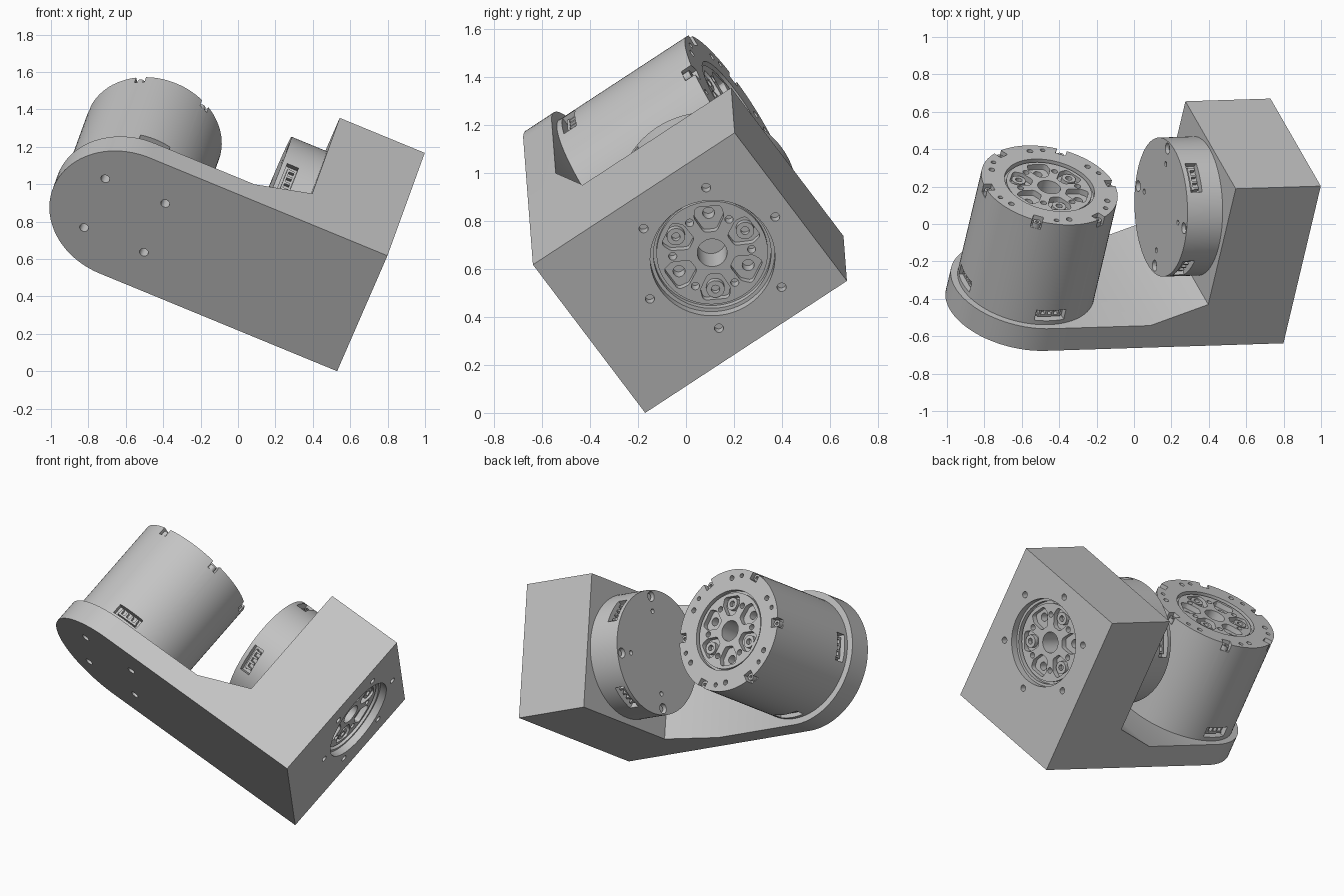
import bpy, bmesh
from math import radians, cos, sin, pi
from mathutils import Matrix, Vector

cube = bpy.data.objects.get("Cube")
if cube:
    bpy.data.objects.remove(cube)

# One grey finish for the whole assembly
grey = bpy.data.materials.new("machined grey")
grey.use_nodes = True
COLOUR = (0.55, 0.55, 0.55, 1)
grey.diffuse_color = COLOUR
grey.node_tree.nodes["Principled BSDF"].inputs["Base Color"].default_value = COLOUR

# Tilted frame of the assembly: X along the arm, Y across it, Z through the plate
depth = Vector((0.195, 0.821, 0.537)).normalized()
across = depth.cross(Vector((-0.925, -0.029, 0.381))).normalized()
along = across.cross(depth)
FRAME = Matrix((along, across, depth)).transposed().to_4x4()
FRAME.translation = (0.53, -0.17, 0)

WIDTH, HALF = 0.82, 0.41        # bracket width
ARM, PLATE = 1.375, 0.144       # arm length to the motor axis, plate thickness
BLOCK, HEIGHT = 0.492, 1.024    # end block
BORE = 0.627                    # height of the second motor axis
R, L = 0.372, 0.65              # motor radius and length


def ring(start, step=60):
    return [radians(start + a) for a in range(0, 360, step)]


def polar(r, a, z=0):
    return Vector((r * cos(a), r * sin(a), z))


def cylinder(bm, r, z0, z1, at=(0, 0), turn=Matrix(), seg=24):
    m = turn @ Matrix.Translation((at[0], at[1], (z0 + z1) / 2))
    bmesh.ops.create_cone(bm, cap_ends=True, segments=seg, radius1=r, radius2=r,
                          depth=z1 - z0, matrix=m)


def box(bm, size, centre, angle=0):
    m = Matrix.Rotation(angle, 4, 'Z') @ Matrix.Translation(centre) @ Matrix.Diagonal((*size, 1))
    bmesh.ops.create_cube(bm, size=1, matrix=m)


def prism(bm, outline, offset):
    face = bm.faces.new([bm.verts.new(p) for p in outline])
    out = bmesh.ops.extrude_face_region(bm, geom=[face])
    moved = [g for g in out["geom"] if isinstance(g, bmesh.types.BMVert)]
    bmesh.ops.translate(bm, verts=moved, vec=offset)
    bmesh.ops.recalc_face_normals(bm, faces=bm.faces)


def make(name, bm, place=Matrix()):
    mesh = bpy.data.meshes.new(name)
    bm.to_mesh(mesh)
    bm.free()
    mesh.materials.append(grey)
    ob = bpy.data.objects.new(name, mesh)
    ob.matrix_world = place
    bpy.context.scene.collection.objects.link(ob)
    return ob


def boolean(ob, bm, operation='DIFFERENCE'):
    cutter = make("cutter", bm, ob.matrix_world)
    cutter.hide_render = True
    mod = ob.modifiers.new("cut", 'BOOLEAN')
    mod.operation, mod.solver, mod.object = operation, 'EXACT', cutter
    bpy.context.view_layer.update()
    result = bpy.data.meshes.new_from_object(ob.evaluated_get(bpy.context.evaluated_depsgraph_get()))
    ob.modifiers.clear()
    ob.data = result
    bpy.data.objects.remove(cutter)


def smooth(ob):
    bpy.ops.object.select_all(action='DESELECT')
    ob.select_set(True)
    bpy.context.view_layer.objects.active = ob
    bpy.ops.object.shade_smooth_by_angle(angle=radians(30))


def lobe(bm, angle, z0, z1):
    # Rounded wedge pocket, made as a hull of small circles
    pts = []
    for r, t in ((0.19, 0.038), (0.165, 0.042), (0.115, 0.015)):
        for side in (-t, t):
            for a in ring(0, 30):
                p = Matrix.Rotation(angle, 3, 'Z') @ (Vector((r, side, 0)) + polar(0.02, a))
                pts += [bm.verts.new((p.x, p.y, z)) for z in (z0, z1)]
    hull = bmesh.ops.convex_hull(bm, input=pts)
    loose = [v for v in pts if v.is_valid and not v.link_faces]
    bmesh.ops.delete(bm, geom=loose, context='VERTS')


def motor(prefix, place):
    # Turned body with a recessed output flange and centre hole
    face, floor = L - 0.012, L - 0.045
    profile = [(0, 0), (R, 0), (R, L), (0.245, L), (0.245, L - 0.03), (0.232, L - 0.03),
               (0.232, face), (0.062, face), (0.062, L - 0.2), (0, L - 0.2)]
    bm = bmesh.new()
    verts = [bm.verts.new((r, 0, z)) for r, z in profile]
    edges = [bm.edges.new(pair) for pair in zip(verts, verts[1:])]
    bmesh.ops.spin(bm, geom=verts + edges, axis=(0, 0, 1), cent=(0, 0, 0),
                   angle=2 * pi, steps=96, use_duplicate=False)
    bmesh.ops.remove_doubles(bm, verts=bm.verts, dist=0.0001)
    bmesh.ops.recalc_face_normals(bm, faces=bm.faces)
    body = make(prefix + "_body", bm, place)

    # Pockets, rim notches, tapped holes and connector slots
    bm = bmesh.new()
    for a in ring(30):
        lobe(bm, a, floor, L + 0.05)
        cylinder(bm, 0.016, L - 0.05, L + 0.05, polar(0.32, a))
        cylinder(bm, 0.013, L - 0.04, L + 0.05, polar(0.333, a - radians(13)))
    for a in ring(0):
        box(bm, (0.1, 0.055, 0.1), (0.375, 0, L), a)
        cylinder(bm, 0.017, L - 0.06, L + 0.05, polar(0.165, a))
    for a in ring(45, 90):
        cylinder(bm, 0.03, -0.05, 0.035, polar(0.333, a))
        cylinder(bm, 0.014, -0.05, 0.04, polar(0.245, a))
    for a in ring(-90, 90)[:3]:
        box(bm, (0.1, 0.17, 0.065), (R, 0, 0.058), a)
    boolean(body, bm)

    # Deep holes in every second pocket
    bm = bmesh.new()
    for a in ring(30, 120):
        cylinder(bm, 0.025, L - 0.1, L - 0.02, polar(0.167, a))
    boolean(body, bm)
    smooth(body)

    # Screws: hollow heads in the other pockets, rim screws, base screws
    bm = bmesh.new()
    for a in ring(90, 120):
        cylinder(bm, 0.038, floor - 0.01, face - 0.006, polar(0.167, a))
    for a in ring(0):
        cylinder(bm, 0.021, L - 0.06, L - 0.02, polar(0.35, a))
    for a in ring(45, 90):
        cylinder(bm, 0.02, 0.018, 0.045, polar(0.333, a))
    screws = make(prefix + "_screws", bm, place)
    bm = bmesh.new()
    for a in ring(90, 120):
        cylinder(bm, 0.018, floor, L, polar(0.167, a), seg=12)
    for a in ring(0):
        cylinder(bm, 0.01, L - 0.035, L, polar(0.35, a), seg=6)
    boolean(screws, bm)
    smooth(screws)

    # Connector sockets with pins
    bm = bmesh.new()
    for a in ring(-90, 90)[:3]:
        box(bm, (0.03, 0.13, 0.012), (0.335, 0, 0.045), a)
        for y in (-0.055, -0.018, 0.018, 0.055):
            box(bm, (0.03, 0.012, 0.035), (0.335, y, 0.062), a)
    make(prefix + "_connectors", bm, place)


# Bracket: side profile trimmed to a round-ended arm
bm = bmesh.new()
side = [(0, 0), (0, HEIGHT), (BLOCK, HEIGHT), (BLOCK, 0.27), (0.8, PLATE), (1.9, PLATE), (1.9, 0)]
prism(bm, [(x, -0.05, z) for x, z in side], (0, WIDTH + 0.1, 0))
bracket = make("bracket", bm, FRAME)
bm = bmesh.new()
arc = [Vector((ARM, HALF, -0.1)) + polar(HALF, radians(a)) for a in range(-90, 91, 4)]
prism(bm, [Vector((-0.2, 0, -0.1))] + arc + [Vector((-0.2, WIDTH, -0.1))], (0, 0, 1.3))
boolean(bracket, bm, 'INTERSECT')

# Local frame of the second motor, facing out through the block
facing = Matrix(((0, 0, -1, 0), (0, 1, 0, HALF), (1, 0, 0, BORE), (0, 0, 0, 1)))

# Output bore and screw holes in the block, mounting holes in the plate
bm = bmesh.new()
cylinder(bm, 0.26, -0.2, 0.1, turn=facing, seg=96)
for a in ring(0):
    cylinder(bm, 0.019, -0.04, 0.1, polar(0.318, a), facing)
for a in ring(45, 90):
    cylinder(bm, 0.024, -0.1, 0.1, Vector((ARM, HALF, 0)) + polar(0.245, a))
boolean(bracket, bm)
smooth(bracket)

motor("arm_motor", FRAME @ Matrix.Translation((ARM, HALF, PLATE)))
motor("block_motor", FRAME @ Matrix.Translation((0.695, 0, 0)) @ facing
      @ Matrix.Rotation(radians(30), 4, 'Z'))
